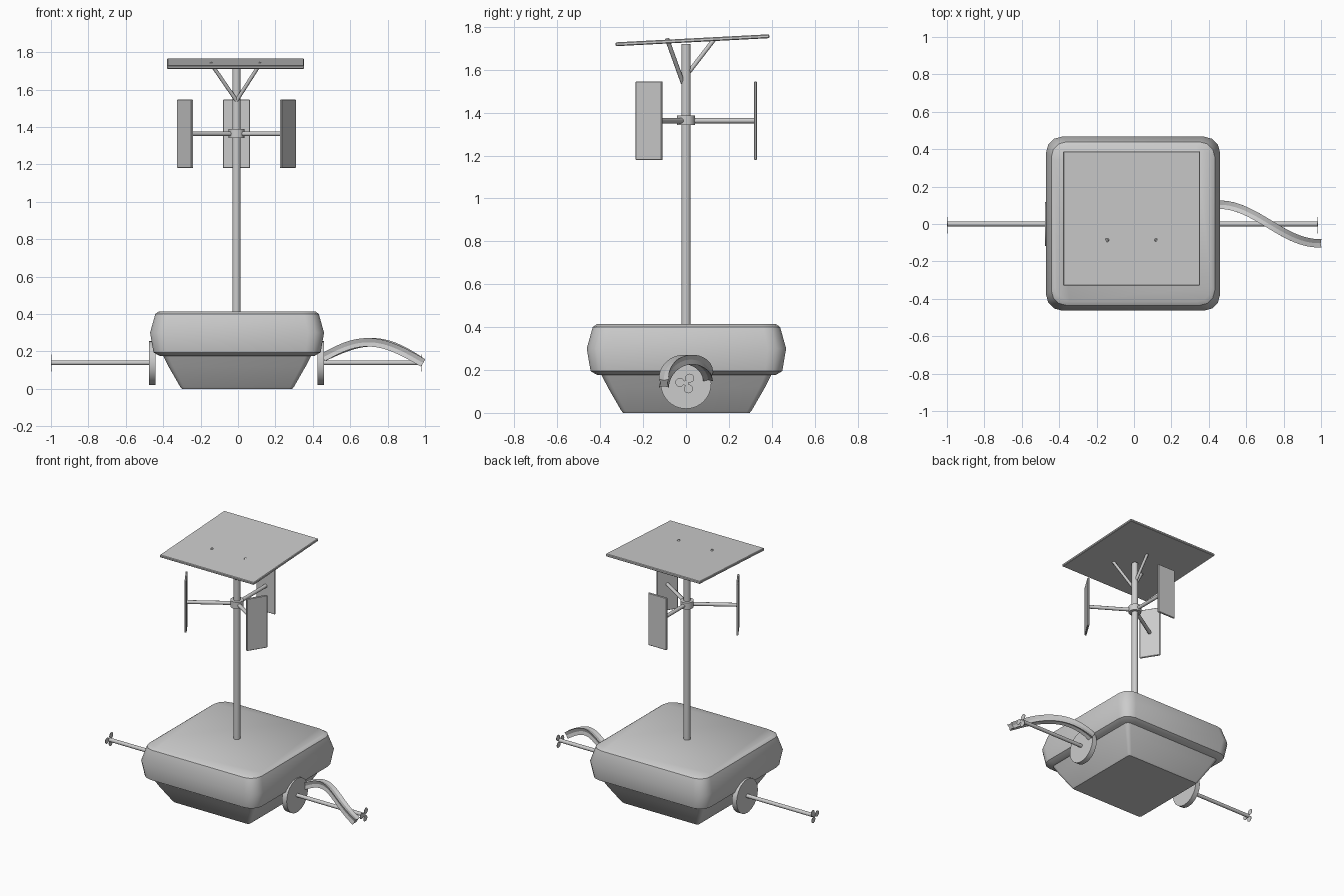
import bpy, bmesh, math
from mathutils import Vector, Matrix

if "Cube" in bpy.data.objects:
    bpy.data.objects.remove(bpy.data.objects["Cube"])

grey = bpy.data.materials.new("plain_grey")
grey.diffuse_color = (0.6, 0.6, 0.6, 1)
grey.use_nodes = True
grey.node_tree.nodes["Principled BSDF"].inputs["Base Color"].default_value = grey.diffuse_color
CX = -0.008  # mast axis


def finish(name, bm, smooth=True):
    bmesh.ops.recalc_face_normals(bm, faces=bm.faces)
    me = bpy.data.meshes.new(name)
    bm.to_mesh(me)
    bm.free()
    ob = bpy.data.objects.new(name, me)
    bpy.context.collection.objects.link(ob)
    me.materials.append(grey)
    if smooth:
        bpy.ops.object.select_all(action='DESELECT')
        ob.select_set(True)
        bpy.context.view_layer.objects.active = ob
        bpy.ops.object.shade_smooth_by_angle(angle=math.radians(32))
    return ob


def rod(name, a, b, r, sides=16):
    a, b = Vector(a), Vector(b)
    d = b - a
    m = Matrix.Translation((a + b) / 2) @ d.to_track_quat('Z', 'Y').to_matrix().to_4x4()
    bm = bmesh.new()
    bmesh.ops.create_cone(bm, cap_ends=True, segments=sides, radius1=r, radius2=r,
                          depth=d.length, matrix=m)
    return finish(name, bm)


def box(name, loc, size, rot, bevel):
    bm = bmesh.new()
    bmesh.ops.create_cube(bm, size=1, matrix=Matrix.Diagonal((*size, 1)))
    bmesh.ops.bevel(bm, geom=bm.edges[:], offset=bevel, segments=1, affect='EDGES')
    bm.transform(Matrix.Translation(loc) @ rot)
    return finish(name, bm, False)


def loft(name, rings, smooth=True):
    """Skin a list of equal-length point rings and cap both ends."""
    bm = bmesh.new()
    vs = [[bm.verts.new(p) for p in ring] for ring in rings]
    n = len(vs[0])
    for a, b in zip(vs, vs[1:]):
        for i in range(n):
            j = (i + 1) % n
            bm.faces.new((a[i], a[j], b[j], b[i]))
    bm.faces.new(vs[0])
    bm.faces.new(vs[-1])
    return finish(name, bm, smooth)


def rounded_square(h, r, z, seg=3):
    pts = []
    for q, (sx, sy) in enumerate(((1, 1), (-1, 1), (-1, -1), (1, -1))):
        for k in range(seg + 1):
            a = math.pi / 2 * (q + k / seg)
            pts.append((-0.005 + sx * (h - r) + r * math.cos(a),
                        0.002 + sy * (h - r) + r * math.sin(a), z))
    return pts


# floating hull: tapered lower tub and faceted upper rim
loft("lower_hull", [rounded_square(*p) for p in
                    ((0.295, 0.015, 0.0), (0.305, 0.02, 0.012), (0.367, 0.025, 0.12),
                     (0.40, 0.03, 0.185))])
loft("upper_hull", [rounded_square(*p) for p in
                    ((0.415, 0.07, 0.176), (0.447, 0.08, 0.195), (0.465, 0.085, 0.30),
                     (0.437, 0.08, 0.40), (0.418, 0.08, 0.414))])

# mast
rod("mast", (CX, 0, 0.40), (CX, 0, 1.72), 0.022, 24)

# tilted solar panel with three struts
box("solar_panel", (-0.013, 0.03, 1.738), (0.733, 0.718, 0.018),
    Matrix.Rotation(math.radians(3), 4, 'X'), 0.004)
rod("strut_left", (CX, -0.015, 1.54), (-0.147, -0.088, 1.743), 0.01, 12)
rod("strut_right", (CX, -0.015, 1.54), (0.122, -0.088, 1.743), 0.01, 12)
rod("strut_back", (CX, 0.01, 1.585), (CX, 0.13, 1.74), 0.01, 12)

# vertical-axis wind rotor
rod("rotor_hub", (CX, 0, 1.342), (CX, 0, 1.388), 0.043, 16)
for side, deg in (("right", -32), ("back", 90), ("left", 212)):
    a = math.radians(deg)
    d = Vector((math.cos(a), math.sin(a), 0))
    c = Vector((CX, 0, 1.363))
    rod("rotor_arm_" + side, c, c + d * 0.32, 0.0125, 12)
    box("rotor_blade_" + side, c + d * 0.324, (0.013, 0.144, 0.367),
        Matrix.Rotation(a, 4, 'Z'), 0.003)

# side drives: disc, long shaft and flat three-lobed propeller
for side, inner, outer, tip in (("left", -0.44, -0.476, -0.998), ("right", 0.425, 0.461, 0.982)):
    rod("drive_disc_" + side, (inner, 0, 0.137), (outer, 0, 0.137), 0.118, 32)
    rod("drive_shaft_" + side, (inner, 0, 0.139), (tip, 0, 0.139), 0.013, 16)
    for k in range(3):
        a = math.radians(53 + 120 * k)
        y, z = 0.029 * math.cos(a), 0.139 + 0.029 * math.sin(a)
        rod(f"propeller_lobe_{side}_{k + 1}", (tip - 0.001, y, z), (tip + 0.001, y, z), 0.021, 12)

# arched fluted cable, swept star section
rings = []
N = 24
path = lambda t: Vector((0.455 + 0.535 * t, 0.103 * math.cos(math.pi * t),
                         0.168 - 0.03 * t + 0.095 * math.sin(math.pi * t)))
for i in range(N + 1):
    t = i / N
    tan = (path(t + 0.01) - path(t - 0.01)).normalized()
    side = tan.cross(Vector((0, 0, 1))).normalized()
    up = side.cross(tan)
    ring = []
    for k in range(8):
        r = 0.032 if k % 2 == 0 else 0.016
        a = math.radians(45 * k + 45)
        ring.append(path(t) + side * r * math.cos(a) + up * r * math.sin(a))
    rings.append(ring)
loft("arched_cable", rings)
